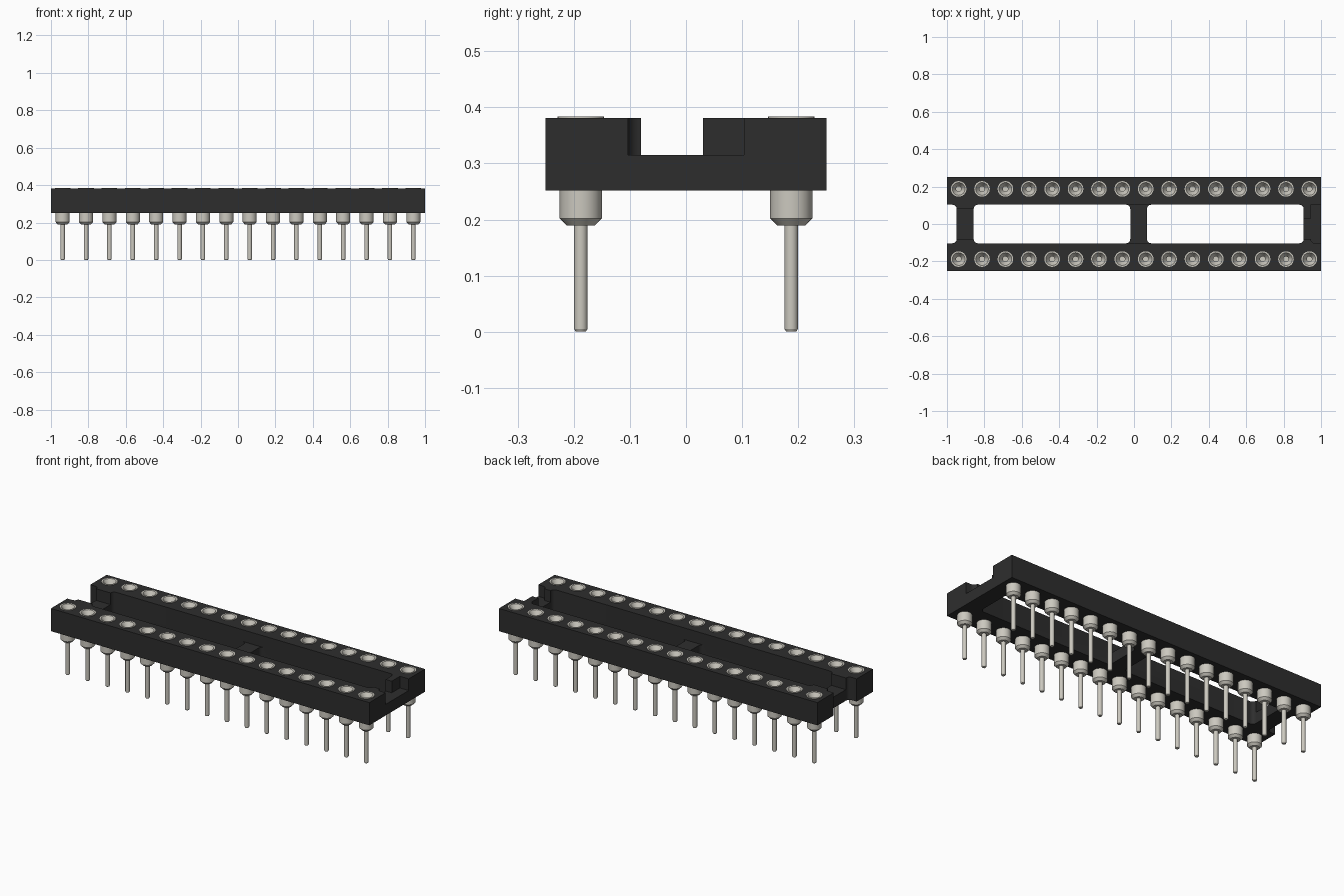
import bpy, bmesh, math

cube = bpy.data.objects.get("Cube")
if cube:
    bpy.data.objects.remove(cube, do_unlink=True)


def material(name, rgb, rough):
    m = bpy.data.materials.new(name)
    m.use_nodes = True
    m.diffuse_color = (*rgb, 1)
    bsdf = m.node_tree.nodes["Principled BSDF"]
    bsdf.inputs["Base Color"].default_value = (*rgb, 1)
    bsdf.inputs["Roughness"].default_value = rough
    return m


black = material("black plastic", (0.027, 0.027, 0.027), 0.6)
metal = material("pale metal", (0.60, 0.58, 0.52), 0.4)

Z0, Z1, ZBAR = 0.252, 0.381, 0.315     # underside, rail top, crossbar top
INNER = 0.103                          # inner face of the rails
COLUMNS = [-0.9375 + 0.125 * i for i in range(16)]


def new_object(name, bm, mat=None):
    bmesh.ops.recalc_face_normals(bm, faces=bm.faces)
    me = bpy.data.meshes.new(name)
    bm.to_mesh(me)
    bm.free()
    if mat:
        me.materials.append(mat)
    ob = bpy.data.objects.new(name, me)
    bpy.context.collection.objects.link(ob)
    return ob


def box(name, x, y, z, mat=None, radius=0.0, rounded=lambda x, y: True):
    """Box from min/max pairs, with chosen upright edges rounded."""
    bm = bmesh.new()
    bmesh.ops.create_cube(bm, size=1)
    for v in bm.verts:
        v.co = [r[0] if c < 0 else r[1] for c, r in zip(v.co, (x, y, z))]
    if radius:
        edges = [e for e in bm.edges
                 if abs(e.verts[0].co.z - e.verts[1].co.z) > 1e-4
                 and rounded(e.verts[0].co.x, e.verts[0].co.y)]
        bmesh.ops.bevel(bm, geom=edges, offset=radius, segments=6,
                        profile=0.5, affect='EDGES')
    return new_object(name, bm, mat)


# Body slab and the openings cut from it
body = box("socket_body", (-1, 1), (-0.25, 0.25), (Z0, Z1), black)
through, upper, rail = (0.2, 0.45), (ZBAR, 0.45), (-INNER, INNER)
cutters = [
    box("end_opening", (-1.2, -0.948), rail, through, radius=0.022),
    box("left_window", (-0.857, -0.02), rail, through, radius=0.022),
    box("right_window", (0.07, 0.907), rail, through, radius=0.022),
    box("end_bar_slot", (-1.1, -0.8), (-0.08, 0.08), upper),
    box("middle_bar_slot", (-0.08, 0.13), rail, upper),
    box("key_slot", (0.85, 1.1), (-0.08, 0.03), upper),
    box("key_notch", (0.945, 1.2), rail, upper, radius=0.024,
        rounded=lambda x, y: y < 0),
]

# Holes that receive the contacts
bm = bmesh.new()
for x in COLUMNS:
    for y in (-0.1875, 0.1875):
        r = bmesh.ops.create_cone(bm, cap_ends=True, segments=24,
                                  radius1=0.0366, radius2=0.0366, depth=0.4)
        bmesh.ops.translate(bm, verts=r["verts"], vec=(x, y, 0.32))
cutters.append(new_object("contact_holes", bm))

for c in cutters:
    c.hide_render = True
    mod = body.modifiers.new(c.name, 'BOOLEAN')
    mod.operation, mod.solver, mod.object = 'DIFFERENCE', 'EXACT', c

# Bake the cuts and drop the cutters
bpy.context.view_layer.update()
done = bpy.data.meshes.new_from_object(
    body.evaluated_get(bpy.context.evaluated_depsgraph_get()))
body.modifiers.clear()
body.data = done
done.materials.clear()
done.materials.append(black)
for p in done.polygons:
    p.material_index = 0
for c in cutters:
    bpy.data.objects.remove(c, do_unlink=True)

# Turned contact: pin, sleeve, rim and funnel, as one lathe profile
profile = [(0, 0), (0.009, 0), (0.012, 0.005), (0.012, 0.189), (0.025, 0.189),
           (0.0375, 0.202), (0.0375, 0.3805), (0.0418, 0.3805),
           (0.0418, 0.384), (0.034, 0.384), (0.014, 0.350),
           (0.014, 0.29), (0, 0.29)]
bm = bmesh.new()
verts = [bm.verts.new((r, 0, z)) for r, z in profile]
edges = [bm.edges.new(pair) for pair in zip(verts, verts[1:])]
bmesh.ops.spin(bm, geom=verts + edges, cent=(0, 0, 0), axis=(0, 0, 1),
               angle=math.tau, steps=24)
bmesh.ops.remove_doubles(bm, verts=bm.verts, dist=1e-5)
contact = new_object("contact_pin", bm, metal)

for ob in (body, contact):
    bpy.ops.object.select_all(action='DESELECT')
    ob.select_set(True)
    bpy.context.view_layer.objects.active = ob
    bpy.ops.object.shade_smooth_by_angle(angle=math.radians(30))

# Two rows of sixteen contacts sharing one mesh
mesh = contact.data
bpy.data.objects.remove(contact, do_unlink=True)
for row, y in (("front", -0.1875), ("back", 0.1875)):
    for i, x in enumerate(COLUMNS, 1):
        pin = bpy.data.objects.new(f"{row}_pin_{i}", mesh)
        pin.location = (x, y, 0)
        bpy.context.collection.objects.link(pin)
